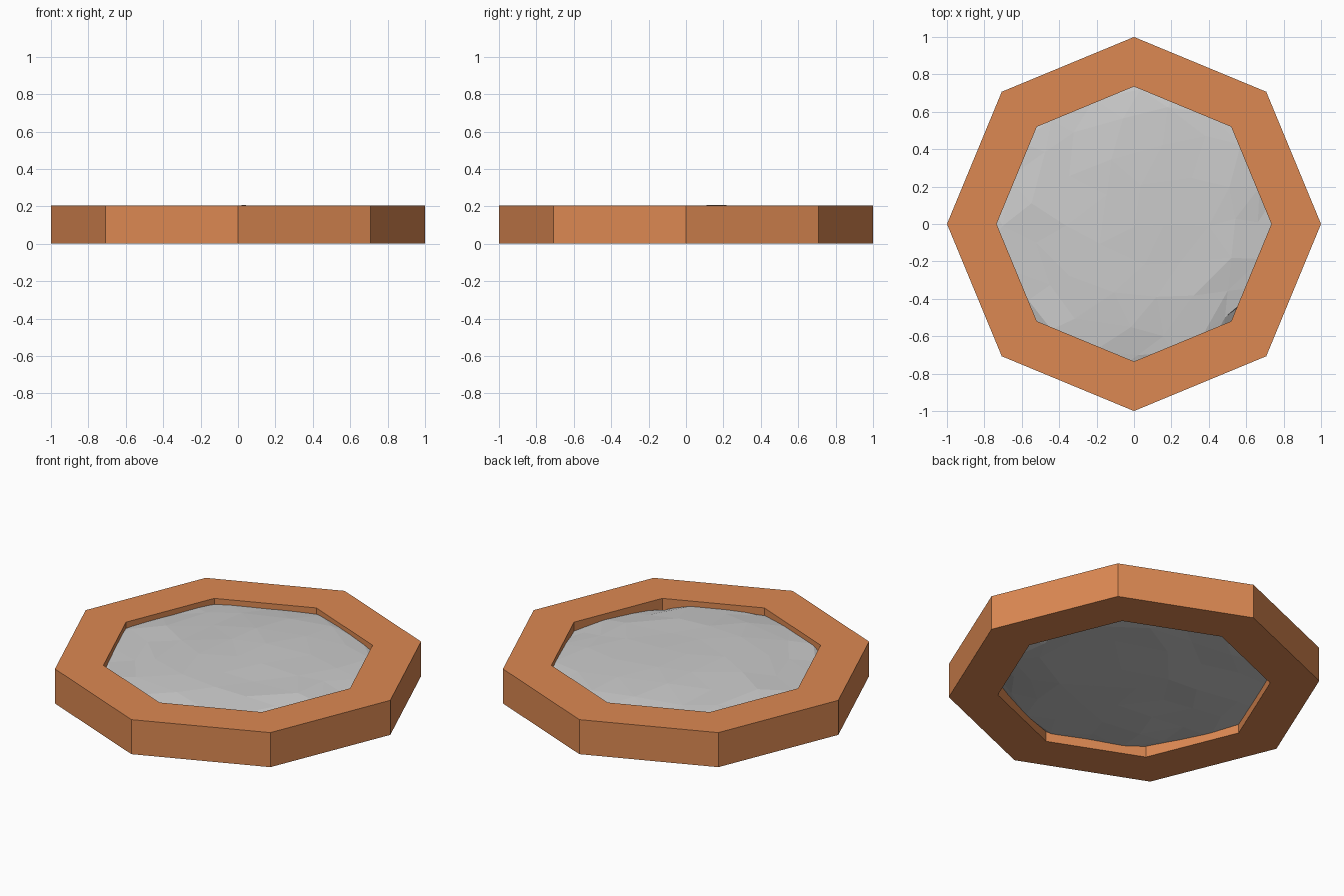
import bpy, bmesh, math, random

if "Cube" in bpy.data.objects:
    bpy.data.objects.remove(bpy.data.objects["Cube"])

random.seed(4)


# Octagonal frame: a square profile swept round eight sides
def octagon_frame(name, outer, inner, height):
    bm = bmesh.new()
    profile = [(outer, 0), (outer, height), (inner, height), (inner, 0)]
    rings = []
    for i in range(8):
        a = i * math.pi / 4
        rings.append([bm.verts.new((r * math.cos(a), r * math.sin(a), z)) for r, z in profile])
    for i in range(8):
        p, q = rings[i], rings[(i + 1) % 8]
        for j in range(4):
            k = (j + 1) % 4
            bm.faces.new((p[j], q[j], q[k], p[k]))
    return finish(bm, name)


def finish(bm, name):
    bmesh.ops.recalc_face_normals(bm, faces=bm.faces)
    mesh = bpy.data.meshes.new(name)
    bm.to_mesh(mesh)
    bm.free()
    obj = bpy.data.objects.new(name, mesh)
    bpy.context.collection.objects.link(obj)
    return obj


# Stone radius by direction, with worn dents (angle, spread, depth in degrees/units)
DENTS = [(-40, 13, 0.11), (3, 13, 0.085), (-140, 10, 0.05), (-78, 8, 0.05)]


def stone_radius(angle):
    r = 0.83
    for centre, spread, depth in DENTS:
        d = (math.degrees(angle) - centre + 180) % 360 - 180
        r -= depth * math.exp(-(d / spread) ** 2)
    return r


# Flat faceted stone: a squashed ball with flattened top and bottom
def stone_slab(name):
    bm = bmesh.new()
    bmesh.ops.create_icosphere(bm, subdivisions=3, radius=1)
    for v in bm.verts:
        flat = math.hypot(v.co.x, v.co.y)
        angle = math.atan2(v.co.y, v.co.x)
        r = stone_radius(angle) * flat
        z = max(0, 1 - flat ** 2.8) ** 0.38 * 0.09
        z = 0.113 + math.copysign(z, v.co.z) + random.uniform(-0.007, 0.004)
        jitter = 0.035 if flat < 0.85 else 0.01
        v.co = (r * math.cos(angle) + random.uniform(-jitter, jitter),
                r * math.sin(angle) + random.uniform(-jitter, jitter), z)
    return finish(bm, name)


frame = octagon_frame("octagonal_frame", 1.0, 0.735, 0.205)
mat = bpy.data.materials.new("orange_clay")
mat.diffuse_color = (0.72, 0.25, 0.085, 1)
mat.use_nodes = True
mat.node_tree.nodes["Principled BSDF"].inputs["Base Color"].default_value = mat.diffuse_color
frame.data.materials.append(mat)

stone_slab("stone_slab")
